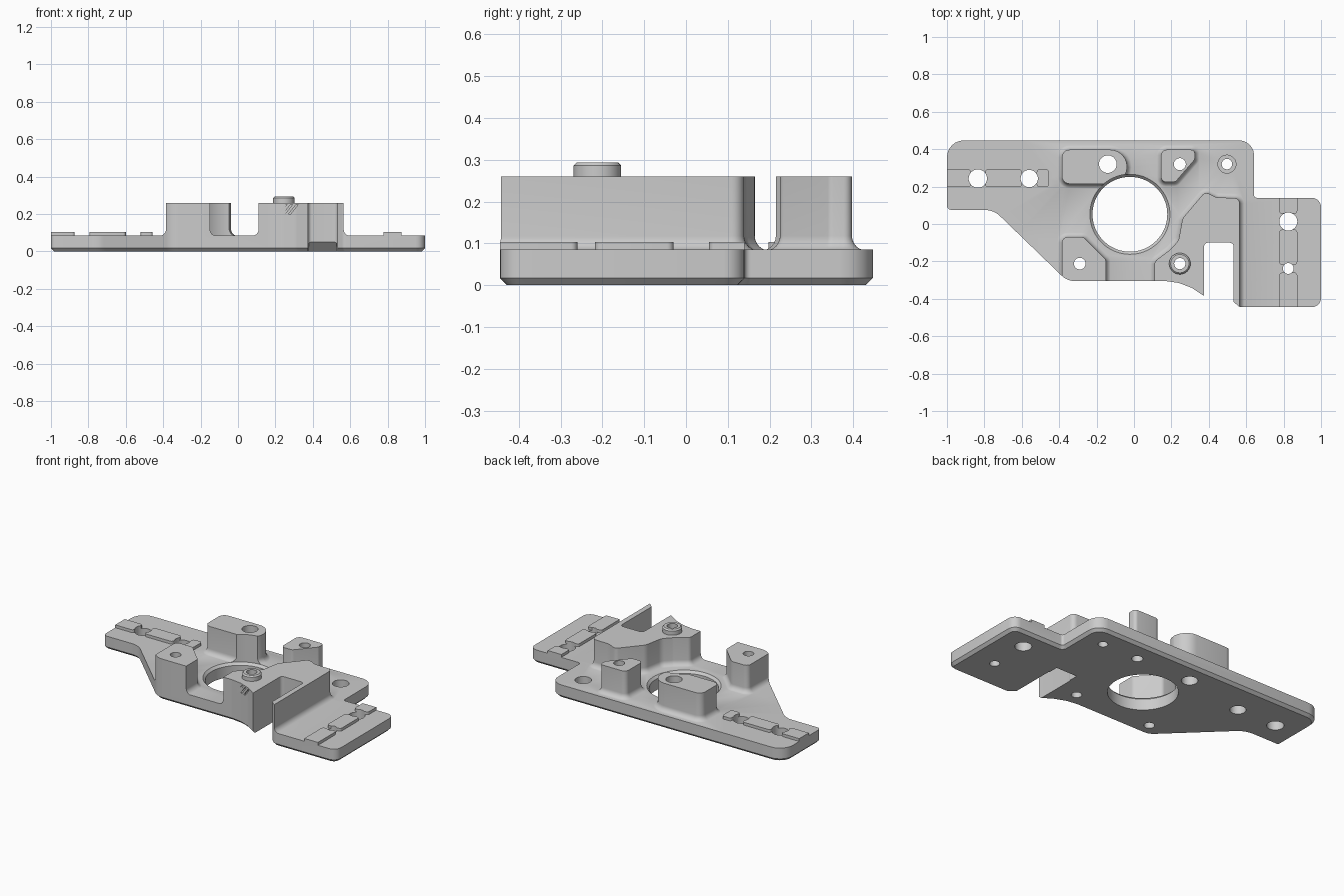
import bpy, bmesh, math
from mathutils import Vector

if "Cube" in bpy.data.objects:
    bpy.data.objects.remove(bpy.data.objects["Cube"])

PLATE, TOP, FILLET = 0.085, 0.26, 0.035

grey = bpy.data.materials.new("light grey metal")
grey.use_nodes = True
grey.diffuse_color = (0.6, 0.6, 0.6, 1)
grey.node_tree.nodes["Principled BSDF"].inputs["Base Color"].default_value = (0.6, 0.6, 0.6, 1)


def skin(name, rings, closed=False):
    """Join rings of equal length into a solid; closed joins last ring to first."""
    bm = bmesh.new()
    loops = [[bm.verts.new(p) for p in ring] for ring in rings]
    pairs = list(zip(loops, loops[1:]))
    if closed:
        pairs.append((loops[-1], loops[0]))
    else:
        bm.faces.new(loops[0][::-1])
        bm.faces.new(loops[-1])
    n = len(loops[0])
    for low, high in pairs:
        for i in range(n):
            j = (i + 1) % n
            bm.faces.new((low[i], low[j], high[j], high[i]))
    bmesh.ops.recalc_face_normals(bm, faces=bm.faces[:])
    mesh = bpy.data.meshes.new(name)
    bm.to_mesh(mesh)
    bm.free()
    mesh.materials.append(grey)
    obj = bpy.data.objects.new(name, mesh)
    bpy.context.collection.objects.link(obj)
    return obj


def outline(corners, off, z, steps=6):
    """Counter-clockwise polygon with rounded corners, grown outward by off."""
    pts = []
    n = len(corners)
    for i, (x, y, r) in enumerate(corners):
        p = Vector((x, y))
        d1 = (p - Vector(corners[i - 1][:2])).normalized()
        d2 = (Vector(corners[(i + 1) % n][:2]) - p).normalized()
        turn = math.atan2(d1.x * d2.y - d1.y * d2.x, d1.dot(d2))
        side = 1 if turn > 0 else -1
        n1 = Vector((d1.y, -d1.x))
        n2 = Vector((d2.y, -d2.x))
        miter = (n1 + n2) / (1 + n1.dot(n2))
        r = max(r + off * side, 0.004)
        centre = p + miter * (off - side * r)
        start = math.atan2(n1.y, n1.x) + (0 if side > 0 else math.pi)
        for k in range(steps + 1):
            a = start + turn * k / steps
            pts.append((centre.x + r * math.cos(a), centre.y + r * math.sin(a), z))
    return pts


def loft(name, corners, layers):
    return skin(name, [outline(corners, off, z) for off, z in layers])


def lathe(name, x, y, profile, sides=48, closed=False):
    angles = [2 * math.pi * k / sides for k in range(sides)]
    return skin(name, [[(x + r * math.cos(a), y + r * math.sin(a), z) for a in angles]
                       for r, z in profile], closed)


def box(x0, x1, y0, y1, r=0.0):
    return [(x0, y0, r), (x1, y0, r), (x1, y1, r), (x0, y1, r)]


def combine(target, other, operation):
    mod = target.modifiers.new(operation, "BOOLEAN")
    mod.operation, mod.solver, mod.object = operation, "EXACT", other
    bpy.context.view_layer.objects.active = target
    bpy.ops.object.modifier_apply(modifier=mod.name)
    bpy.data.objects.remove(other)


# Oversized slab, trimmed to the outline later
body = loft("mounting_bracket", box(-1.2, 1.2, -0.7, 0.7), [(0, -0.1), (0, PLATE)])

# Tall bosses with a filleted foot
bosses = {
    "back_boss": [(-0.385, 0.215, 0.04), (-0.037, 0.215, 0.09),
                  (-0.037, 0.397, 0.09), (-0.385, 0.397, 0.04)],
    "triangle_boss": [(0.145, 0.225, 0.025), (0.222, 0.225, 0.025), (0.325, 0.345, 0.02),
                      (0.325, 0.397, 0.02), (0.145, 0.397, 0.03)],
    "front_boss": [(-0.385, -0.45, 0.02), (-0.15, -0.45, 0.02), (-0.15, -0.19, 0.03),
                   (-0.27, -0.07, 0.03), (-0.385, -0.07, 0.03)],
    "wall_boss": [(0.11, -0.45, 0.02), (0.565, -0.55, 0.02), (0.565, 0.138, 0.03),
                  (0.44, 0.142, 0.06), (0.38, 0.172, 0.03), (0.26, 0.03, 0.06),
                  (0.238, -0.09, 0.06), (0.19, -0.14, 0.05), (0.11, -0.20, 0.03)],
}
quarter = [math.pi / 2 * k / 6 for k in range(7)]
foot = [(FILLET * (1 - math.sin(a)), PLATE - 0.002 + FILLET * (1 - math.cos(a))) for a in quarter]
for name, corners in bosses.items():
    combine(body, loft(name, corners, [(FILLET, 0.04)] + foot + [(0, TOP)]), "UNION")

# Raised pads at both ends
pads = [box(x0, x1, 0.197, 0.293, 0.015)
        for x0, x1 in ((-1.1, -0.873), (-0.795, -0.6), (-0.52, -0.456))]
pads += [box(0.777, 0.873, y0, y1, 0.015)
         for y0, y1 in ((0.055, 0.25), (-0.218, -0.03), (-0.55, -0.26))]
for corners in pads:
    combine(body, loft("pad", corners, [(0, 0.05), (0, 0.103)]), "UNION")

# Trim to the plate outline, with a chamfered lower edge
plate = [
    (-1, 0.075, 0.025), (-0.75, 0.075, 0.12), (-0.357, -0.305, 0.1),
    (0.17, -0.305, 0.08), (0.24, -0.315, 0.08), (0.31, -0.342, 0.08), (0.375, -0.385, 0.02),
    (0.45, -0.405, 0.02), (0.525, -0.41, 0.01), (0.565, -0.445, 0.03),
    (1, -0.445, 0.05), (1, 0.14, 0.05), (0.642, 0.14, 0.015), (0.642, 0.447, 0.08),
    (-1, 0.447, 0.09),
]
combine(body, loft("trim", plate, [(-0.017, 0), (0, 0.017), (0, 0.5)]), "INTERSECT")

# Open slot with a scooped inner lower edge
combine(body, loft("slot", box(0.375, 0.532, -0.9, -0.1, 0.02), [(0, -0.1), (0, 0.5)]), "DIFFERENCE")
scoop = [[(x, -0.1 + 0.05 * math.cos(a), 0.05 * math.sin(a))
          for a in (0, math.pi / 2, math.pi, 1.5 * math.pi)] for x in (0.38, 0.527)]
combine(body, skin("scoop", scoop), "DIFFERENCE")

# Large bore with a chamfered rim
combine(body, lathe("bore", -0.022, 0.052,
                    [(0.2, -0.1), (0.2, 0.07), (0.214, PLATE), (0.214, 0.5)], 72), "DIFFERENCE")

# Screw holes
holes = [(-0.835, 0.243, 0.049), (-0.56, 0.243, 0.046), (-0.14, 0.32, 0.047),
         (0.245, 0.32, 0.032), (0.497, 0.32, 0.028), (0.825, 0.013, 0.048),
         (0.825, -0.238, 0.029), (-0.29, -0.212, 0.031), (0.245, -0.212, 0.03)]
for x, y, r in holes:
    combine(body, lathe("hole", x, y, [(r, -0.1), (r, 0.5)]), "DIFFERENCE")
combine(body, lathe("counterbore", 0.497, 0.32, [(0.048, 0.035), (0.048, 0.5)]), "DIFFERENCE")

# Slanted grooves in the curved front wall
for x in (0.21, 0.24, 0.27):
    groove = [[(x, y, 0.2), (x + 0.012, y, 0.2), (x + 0.052, y, 0.25), (x + 0.04, y, 0.25)]
              for y in (-0.4, -0.312)]
    combine(body, skin("groove", groove), "DIFFERENCE")

# Collar around the wall hole
collar = lathe("collar", 0.245, -0.212, [(0.03, TOP), (0.057, TOP), (0.057, 0.286),
                                         (0.049, 0.294), (0.03, 0.294)], closed=True)

# Smooth curves, sharp edges
bpy.ops.object.select_all(action="DESELECT")
for obj in (body, collar):
    obj.select_set(True)
bpy.context.view_layer.objects.active = body
bpy.ops.object.shade_smooth_by_angle(angle=math.radians(30))
